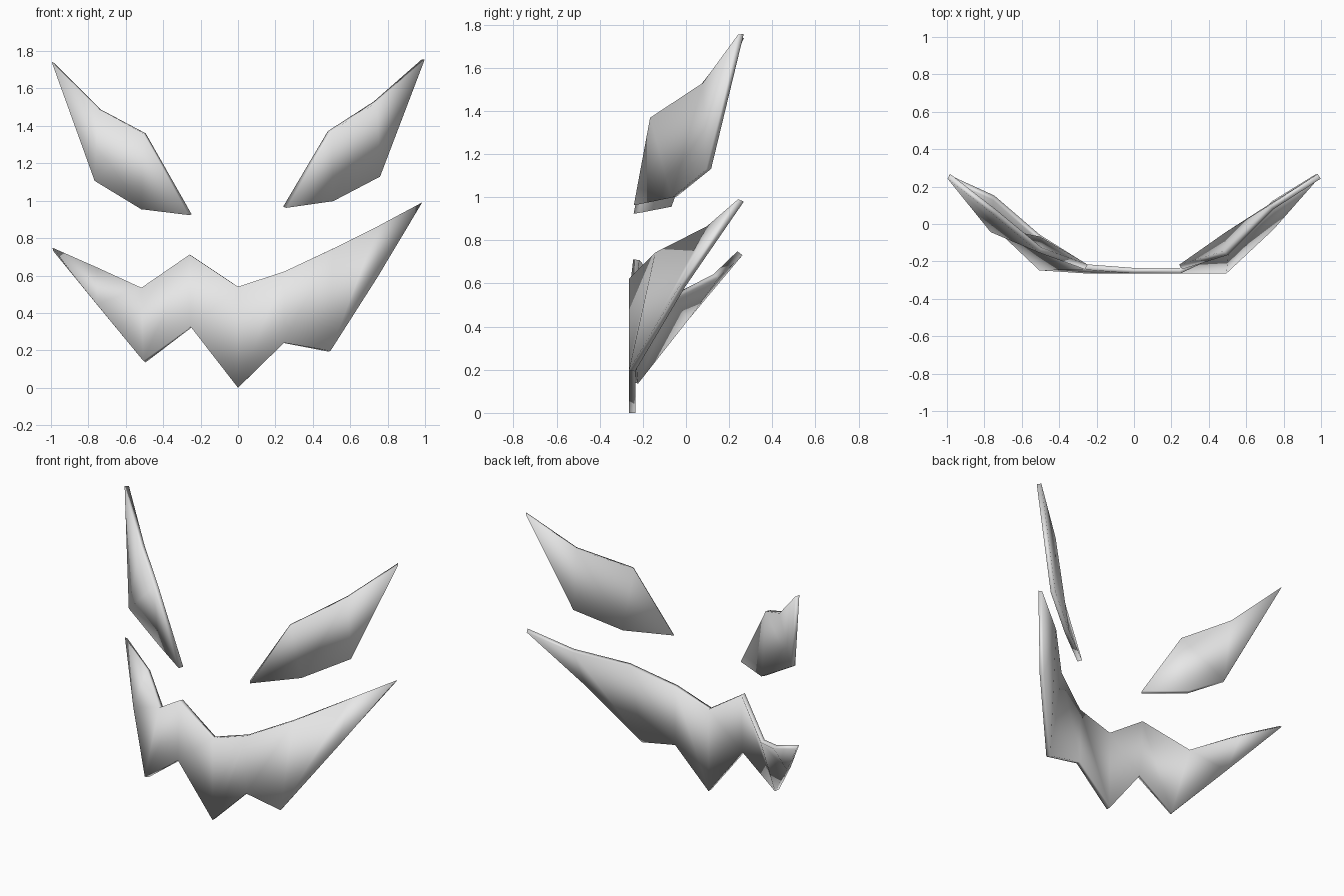
import bpy

if "Cube" in bpy.data.objects:
    bpy.data.objects.remove(bpy.data.objects["Cube"], do_unlink=True)

# Single plain grey colour
GREY = (0.8, 0.8, 0.8, 1.0)
grey = bpy.data.materials.new("light grey")
grey.diffuse_color = GREY
grey.use_nodes = True
grey.node_tree.nodes["Principled BSDF"].inputs["Base Color"].default_value = GREY


def curved_plate(name, tip_a, upper, lower, tip_b, thickness=0.03):
    """Thin plate spanned between two tips by matching upper and lower edges."""
    n = len(upper)
    verts = [tip_a, *upper, *lower, tip_b]
    last = 2 * n + 1
    faces = [(0, n + 1, 1)]
    faces += [(n + i, n + i + 1, i + 1, i) for i in range(1, n)]
    faces.append((2 * n, last, n))
    mesh = bpy.data.meshes.new(name)
    mesh.from_pydata(verts, [], faces)
    mesh.materials.append(grey)
    for poly in mesh.polygons:
        poly.use_smooth = True
    obj = bpy.data.objects.new(name, mesh)
    bpy.context.collection.objects.link(obj)
    solid = obj.modifiers.new("thickness", 'SOLIDIFY')
    solid.thickness = thickness
    solid.offset = 0
    return obj


# Slanted eyes, listed from -x to +x
curved_plate("right_eye",
             (-0.99, 0.255, 1.74),
             [(-0.74, 0.06, 1.49), (-0.50, -0.14, 1.36)],
             [(-0.76, -0.03, 1.105), (-0.51, -0.08, 0.955)],
             (-0.255, -0.23, 0.925))
curved_plate("left_eye",
             (0.25, -0.23, 0.965),
             [(0.49, -0.155, 1.37), (0.735, 0.09, 1.53)],
             [(0.50, -0.055, 1.00), (0.75, 0.105, 1.13)],
             (0.99, 0.255, 1.755))

# Jagged grin wrapping back at both corners
curved_plate("mouth",
             (-0.99, 0.25, 0.74),
             [(-0.75, 0.14, 0.635), (-0.51, -0.07, 0.53), (-0.255, -0.23, 0.71),
              (0.0, -0.25, 0.54), (0.245, -0.25, 0.62), (0.50, -0.13, 0.74),
              (0.745, 0.11, 0.86)],
             [(-0.75, 0.0, 0.44), (-0.50, -0.235, 0.14), (-0.25, -0.25, 0.325),
              (0.0, -0.25, 0.0), (0.245, -0.25, 0.24), (0.49, -0.25, 0.195),
              (0.74, -0.015, 0.59)],
             (0.98, 0.255, 0.985))
